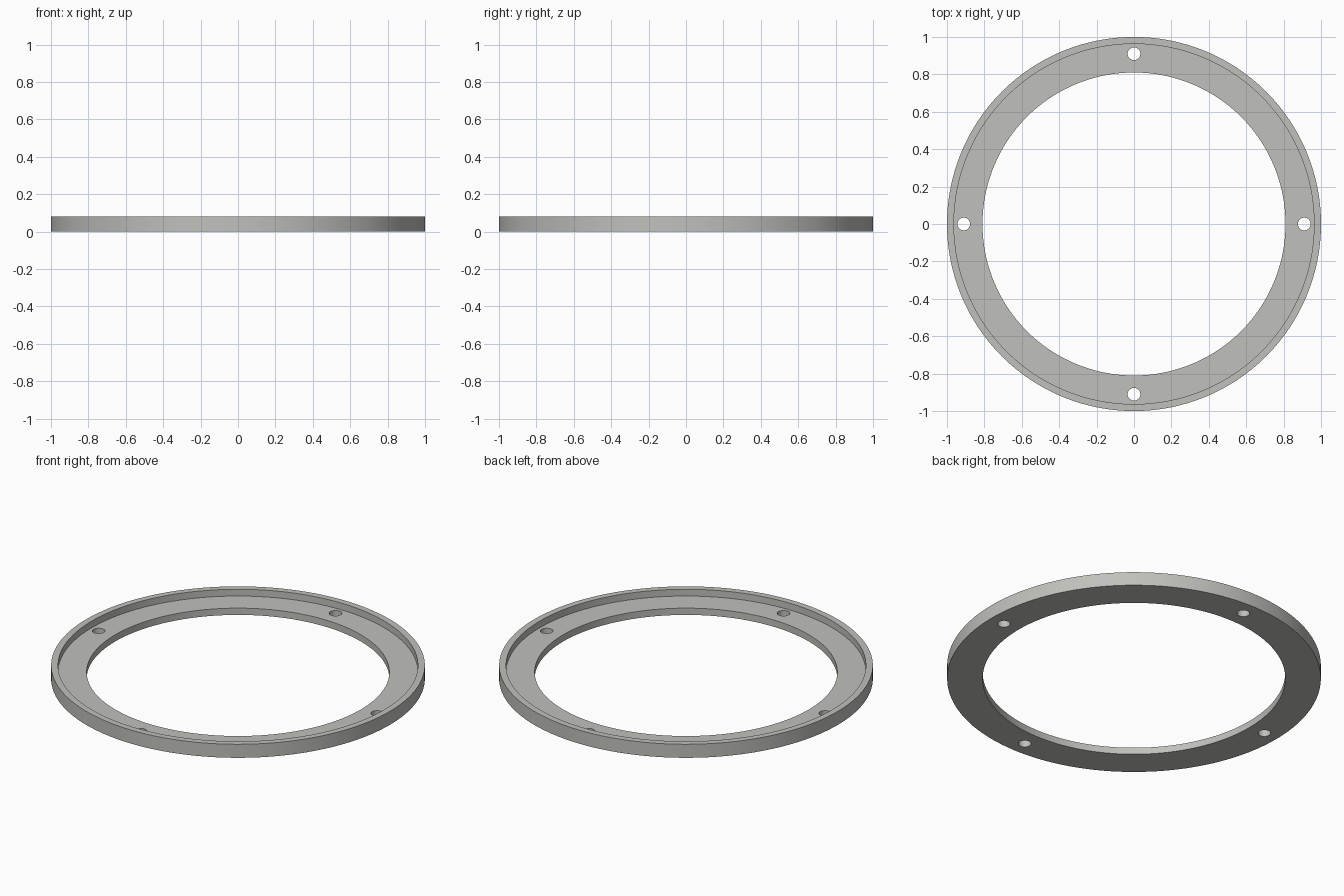
import bpy, bmesh, math

if "Cube" in bpy.data.objects:
    bpy.data.objects.remove(bpy.data.objects["Cube"])

SEGMENTS = 128
HEIGHT, FLANGE_TOP = 0.08, 0.04
R_OUTER, R_LIP, R_BORE = 1.0, 0.963, 0.81
HOLE_RADIUS, HOLE_CIRCLE = 0.034, 0.91

grey = bpy.data.materials.new("warm grey")
grey.diffuse_color = (0.53, 0.53, 0.50, 1)
grey.use_nodes = True
grey.node_tree.nodes["Principled BSDF"].inputs["Base Color"].default_value = grey.diffuse_color


def make_object(name, bm):
    bmesh.ops.recalc_face_normals(bm, faces=bm.faces)
    mesh = bpy.data.meshes.new(name)
    bm.to_mesh(mesh)
    bm.free()
    mesh.materials.append(grey)
    obj = bpy.data.objects.new(name, mesh)
    bpy.context.collection.objects.link(obj)
    return obj


# Ring: L-shaped section (flat flange with raised outer lip) swept round z
profile = [(R_BORE, 0), (R_OUTER, 0), (R_OUTER, HEIGHT),
           (R_LIP, HEIGHT), (R_LIP, FLANGE_TOP), (R_BORE, FLANGE_TOP)]
bm = bmesh.new()
loops = []
for i in range(SEGMENTS):
    a = 2 * math.pi * i / SEGMENTS
    loops.append([bm.verts.new((r * math.cos(a), r * math.sin(a), z)) for r, z in profile])
for i in range(SEGMENTS):
    p, q = loops[i], loops[(i + 1) % SEGMENTS]
    for j in range(len(profile)):
        k = (j + 1) % len(profile)
        bm.faces.new((p[j], q[j], q[k], p[k]))
ring = make_object("flanged_ring", bm)

# Four screw-hole cutters through the flange
bm = bmesh.new()
for i in range(4):
    a = i * math.pi / 2
    made = bmesh.ops.create_cone(bm, cap_ends=True, segments=32, depth=0.3,
                                 radius1=HOLE_RADIUS, radius2=HOLE_RADIUS)
    bmesh.ops.translate(bm, verts=made["verts"],
                        vec=(HOLE_CIRCLE * math.cos(a), HOLE_CIRCLE * math.sin(a), 0.02))
cutter = make_object("screw_hole_cutters", bm)
cutter.hide_render = True

# Cut the holes, then smooth the curved walls
cut = ring.modifiers.new("screw_holes", "BOOLEAN")
cut.operation = "DIFFERENCE"
cut.solver = "EXACT"
cut.object = cutter
bpy.context.view_layer.objects.active = ring
ring.select_set(True)
bpy.ops.object.modifier_apply(modifier=cut.name)
bpy.data.objects.remove(cutter)
bpy.ops.object.shade_smooth_by_angle(angle=math.radians(30))
